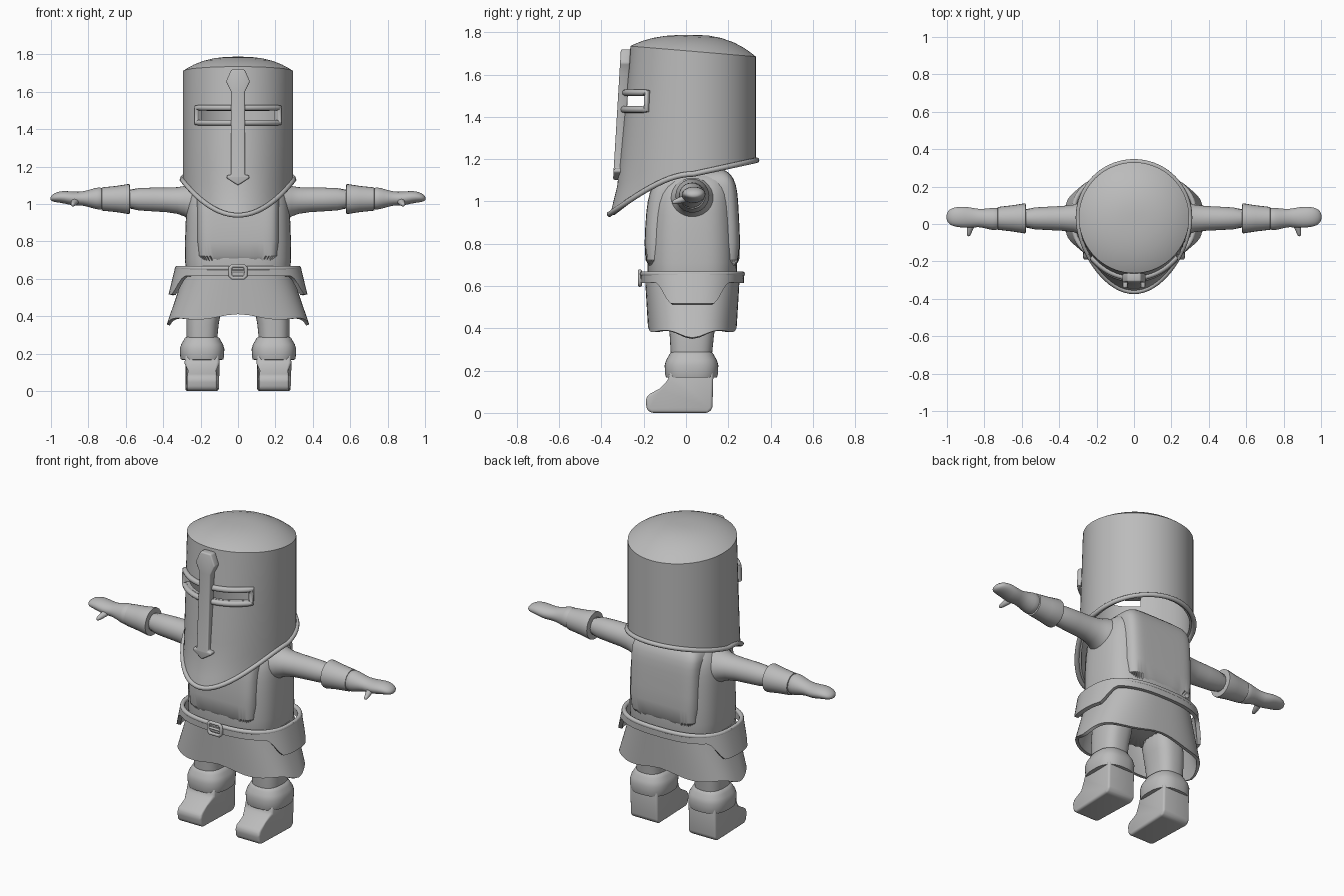
import bpy, bmesh, math
from math import sin, cos, pi, radians

cube = bpy.data.objects.get("Cube")
if cube:
    bpy.data.objects.remove(cube)

GREY = (0.5, 0.5, 0.5, 1)
grey = bpy.data.materials.new("plain grey")
grey.use_nodes = True
grey.diffuse_color = GREY
grey.node_tree.nodes["Principled BSDF"].inputs["Base Color"].default_value = GREY


def finish(ob, mirror=False, subsurf=0, thick=0, offset=0, bevel=0, angle=40):
    """Add the modifiers, bake them and smooth all but the hard edges."""
    if bevel:
        m = ob.modifiers.new("bevel", "BEVEL")
        m.width, m.segments = bevel, 3
    if thick:
        m = ob.modifiers.new("shell", "SOLIDIFY")
        m.thickness, m.offset = thick, offset
    if subsurf:
        m = ob.modifiers.new("round", "SUBSURF")
        m.levels = m.render_levels = subsurf
    if mirror:
        ob.modifiers.new("mirror", "MIRROR").use_mirror_merge = False
    bpy.ops.object.select_all(action="DESELECT")
    ob.select_set(True)
    bpy.context.view_layer.objects.active = ob
    bpy.ops.object.convert(target="MESH")
    ob.data.materials.clear()
    ob.data.materials.append(grey)
    bpy.ops.object.shade_smooth_by_angle(angle=radians(angle))
    return ob


def skin(name, rings, caps=True, skip=None, **opts):
    """Join closed rings of points into one surface."""
    bm = bmesh.new()
    rows = [[bm.verts.new(p) for p in ring] for ring in rings]
    n = len(rows[0])
    for r in range(len(rows) - 1):
        for i in range(n):
            j = (i + 1) % n
            if not (skip and skip(r, i)):
                bm.faces.new((rows[r][i], rows[r][j], rows[r + 1][j], rows[r + 1][i]))
    if caps in (True, "top"):
        bm.faces.new(rows[-1])
    if caps is True:
        bm.faces.new(rows[0])
    bmesh.ops.recalc_face_normals(bm, faces=bm.faces)
    me = bpy.data.meshes.new(name)
    bm.to_mesh(me)
    bm.free()
    ob = bpy.data.objects.new(name, me)
    bpy.context.collection.objects.link(ob)
    return finish(ob, **opts)


def oval(a, power):
    f = lambda v: math.copysign(abs(v) ** (2 / power), v)
    return f(sin(a)), f(cos(a))


def loft(name, sections, axis="z", power=2, n=24, **opts):
    """Sections: position on the axis, two centres, two radii."""
    rings = []
    for pos, c1, c2, r1, r2 in sections:
        ring = []
        for i in range(n):
            u, v = oval(2 * pi * i / n, power)
            p, q = c1 + r1 * u, c2 + r2 * v
            ring.append((p, q, pos) if axis == "z" else (pos, p, q))
        rings.append(ring)
    return skin(name, rings, **opts)


def prism(name, outline, place, **opts):
    """Extrude a flat outline between two placements."""
    return skin(name, [[place(p, q, k) for p, q in outline] for k in (0, 1)], **opts)


def tube(name, points, radius, cyclic=True, **opts):
    cu = bpy.data.curves.new(name, "CURVE")
    cu.dimensions, cu.bevel_depth, cu.bevel_resolution = "3D", radius, 3
    cu.use_fill_caps = True
    sp = cu.splines.new("POLY")
    sp.points.add(len(points) - 1)
    for pt, co in zip(sp.points, points):
        pt.co = (*co, 1)
    sp.use_cyclic_u = cyclic
    ob = bpy.data.objects.new(name, cu)
    bpy.context.collection.objects.link(ob)
    return finish(ob, **opts)


# Helmet: round shell, pushed forward towards a pointed front hem
SEG = 72


def hem(a):
    c = cos(a)
    return 1.13 - 0.19 * c * c if c > 0 else 1.13 - 0.065 * c


def shell(a, z, k=1.0, out=0.0):
    c = max(0, cos(a))
    push = c ** 1.5 * ((1.75 - z) * 0.095 + max(0, 1.08 - z) * 0.15)
    r = 0.295 * k + out
    return (r * sin(a), 0.035 - r * cos(a) - push * k, z)


angles = [2 * pi * i / SEG for i in range(SEG)]
rings = [[shell(a, hem(a) + (1.32 - hem(a)) * t) for a in angles] for t in (0, 0.15, 0.35, 0.65, 1)]
rings += [[shell(a, z) for a in angles] for z in (1.45, 1.5, 1.6)]
for k in (1, 0.99, 0.96, 0.9, 0.8, 0.65, 0.45, 0.25, 0.08):
    rings.append([(x, y, 1.71 + 0.025 * cos(a) * k * k + 0.078 * (1 - k ** 2.6))
                  for a in angles for x, y, z in [shell(a, 1.72, k)]])
half_slit = 9
skin("helmet", rings, caps="top", thick=0.02, offset=-1,
     skip=lambda r, i: r == 5 and (i < half_slit or i >= SEG - half_slit))
tube("helmet_rim", [shell(a, hem(a), out=0.004) for a in angles], 0.013)

# Raised frame around the eye slit
sweep = [radians(-47 + 94 * i / 24) for i in range(25)]
low = [shell(a, 1.435, out=0.006) for a in sweep]
high = [shell(a, 1.515, out=0.006) for a in reversed(sweep)]
tube("eye_slit_frame", low + high, 0.016)

# Long front bar with pointed ends
half = [(0, 1.1), (0.062, 1.14), (0.058, 1.155), (0.037, 1.155), (0.037, 1.6),
        (0.064, 1.655), (0.035, 1.72)]
outline = half + [(-x, z) for x, z in reversed(half[1:])]
prism("helmet_bar", outline,
      lambda x, z, k: (x, -0.262 - (1.72 - z) * 0.06 - 0.046 * k, z), bevel=0.008)

# Torso and the cloth panel worn over it
body = [(0.5, 0, 0.03, 0.26, 0.19), (0.62, 0, 0.03, 0.285, 0.215), (0.8, 0, 0.03, 0.285, 0.213),
        (0.95, 0, 0.03, 0.28, 0.205), (1.04, 0, 0.035, 0.27, 0.195), (1.1, 0, 0.045, 0.24, 0.17),
        (1.14, 0, 0.06, 0.18, 0.12), (1.155, 0, 0.07, 0.09, 0.06)]
loft("torso", body, power=3, n=32, subsurf=1)
loft("tabard", [(z + 0.008, x, y, min(rx, 0.222), ry + 0.014) for z, x, y, rx, ry in body[1:]],
     power=7, n=48, subsurf=1)


# Skirt and belt: flared cloth rings with shaped hems
def flared(name, top, hem_z, wide, deep, power, thick, rows=6):
    rings = []
    for r in range(rows + 1):
        t = r / rows
        ring = []
        for a in angles:
            u, v = oval(a, power)
            z = top + (hem_z(u, v) - top) * t
            s = (top - z)
            ring.append((u * wide(s), 0.03 + v * deep(s), z))
        rings.append(ring)
    return skin(name, rings, caps=False, thick=thick)


flared("skirt", 0.64, lambda u, v: 0.365 + 0.035 * v * v + 0.012 * cos(6 * math.atan2(u, v)),
       lambda s: 0.275 + 0.34 * s, lambda s: 0.215 - 0.06 * s, 2.7, 0.018)


def flap_hem(u, v):
    t = min(1, max(0, (abs(v) - 0.42) / 0.3))
    t = t * t * (3 - 2 * t)
    return 0.515 + 0.1 * t if abs(u) > 0.3 else 0.615


flared("belt_with_hip_flaps", 0.662, flap_hem, lambda s: 0.325 + 0.24 * s,
       lambda s: 0.235 - 0.05 * s, 2.6, 0.022)
tube("belt_edge", [(0.325 * u, 0.03 + 0.236 * v, 0.657) for u, v in (oval(a, 2.6) for a in angles)], 0.013)

# Buckle
corners = [(0.03, 0.605), (0.042, 0.617), (0.042, 0.658), (0.03, 0.67)]
tube("belt_buckle", [(x, -0.218, z) for x, z in corners]
     + [(-x, -0.218, z) for x, z in reversed(corners)], 0.01)
tube("buckle_pin", [(-0.04, -0.218, 0.637), (0.04, -0.218, 0.637)], 0.007, cyclic=False)

# Arms, cuffs and hands
loft("arms", [(0.2, 0.03, 1.0, 0.13, 0.13), (0.26, 0.03, 1.01, 0.1, 0.095), (0.31, 0.03, 1.02, 0.07, 0.068),
              (0.45, 0.03, 1.025, 0.063, 0.064), (0.62, 0.03, 1.027, 0.058, 0.06)],
     axis="x", subsurf=1, mirror=True)
loft("arm_cuffs", [(0.578, 0.03, 1.027, 0.06, 0.06), (0.579, 0.03, 1.027, 0.079, 0.079),
                   (0.588, 0.03, 1.027, 0.08, 0.08), (0.65, 0.03, 1.027, 0.07, 0.07),
                   (0.728, 0.03, 1.027, 0.061, 0.062), (0.732, 0.03, 1.027, 0.045, 0.045)],
     axis="x", mirror=True)
loft("hands", [(0.715, 0.03, 1.028, 0.05, 0.05), (0.735, 0.026, 1.03, 0.064, 0.064),
               (0.78, 0.028, 1.03, 0.056, 0.052), (0.83, 0.032, 1.03, 0.046, 0.036),
               (0.88, 0.035, 1.028, 0.057, 0.038), (0.93, 0.037, 1.038, 0.056, 0.034),
               (0.97, 0.038, 1.037, 0.05, 0.028), (0.995, 0.038, 1.032, 0.034, 0.018),
               (1.003, 0.038, 1.03, 0.01, 0.006)], axis="x", subsurf=1, mirror=True)
loft("thumbs", [(-0.066, 0.884, 0.996, 0.004, 0.004), (-0.06, 0.884, 0.997, 0.012, 0.012),
                (-0.03, 0.878, 1.005, 0.016, 0.016), (0.01, 0.865, 1.02, 0.026, 0.022)],
     n=12, subsurf=1)
thumbs = bpy.data.objects["thumbs"]
for v in thumbs.data.vertices:
    v.co = (v.co.x, v.co.z, v.co.y)
thumbs.data.flip_normals()
finish(thumbs, mirror=True)

# Legs, ankle cuffs and boots
loft("legs", [(0.15, 0.19, 0.025, 0.082, 0.095), (0.3, 0.195, 0.025, 0.082, 0.098),
              (0.42, 0.185, 0.03, 0.092, 0.112), (0.55, 0.16, 0.03, 0.1, 0.12)],
     power=2.6, subsurf=1, mirror=True)
loft("ankle_cuffs", [(0.166, 0.192, 0.026, 0.07, 0.08), (0.168, 0.192, 0.026, 0.113, 0.121),
                     (0.185, 0.192, 0.026, 0.117, 0.125), (0.225, 0.192, 0.026, 0.119, 0.127),
                     (0.25, 0.192, 0.026, 0.112, 0.12), (0.27, 0.192, 0.026, 0.1, 0.108),
                     (0.285, 0.192, 0.026, 0.092, 0.1), (0.295, 0.192, 0.026, 0.07, 0.08)],
     power=2.6, n=40, mirror=True)
sole = [(0.105, 0), (0.125, 0.02), (0.13, 0.2), (-0.075, 0.2), (-0.085, 0.155), (-0.125, 0.115),
        (-0.18, 0.085), (-0.192, 0.06), (-0.185, 0.015), (-0.165, 0)]
prism("boots", sole, lambda y, z, k: (0.102 + 0.18 * k + (0.5 - k) * 0.02 * (y < -0.1), y, z),
      bevel=0.022, mirror=True)
